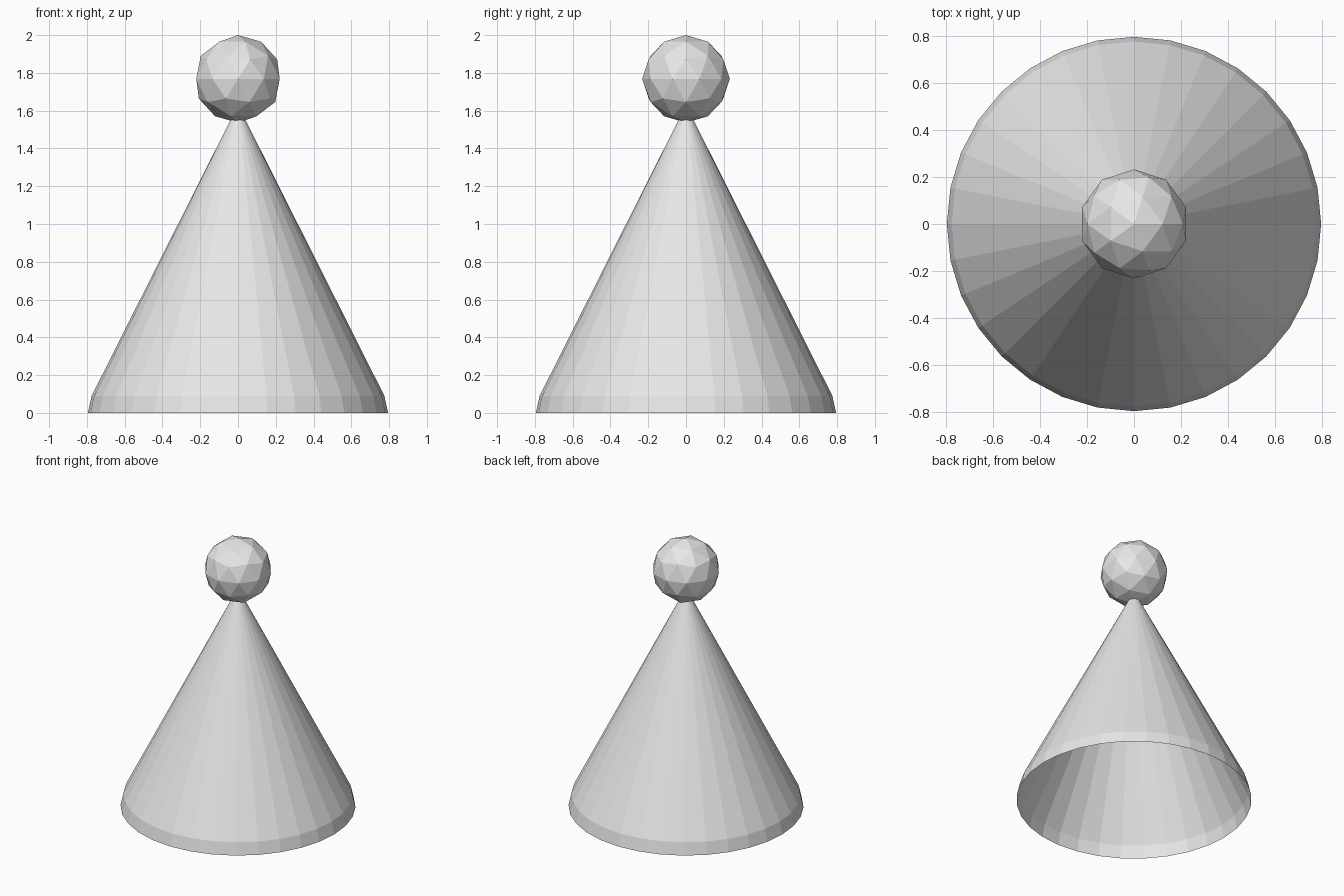
import bpy
import bmesh
import math

SIDES = 32

cube = bpy.data.objects.get("Cube")
if cube:
    bpy.data.objects.remove(cube)

# Single plain grey for the whole hat
grey = bpy.data.materials.new("light_grey")
grey.use_nodes = True
grey.diffuse_color = (0.8, 0.8, 0.8, 1)
grey.node_tree.nodes["Principled BSDF"].inputs["Base Color"].default_value = grey.diffuse_color


def add_object(name, bm):
    mesh = bpy.data.meshes.new(name)
    bmesh.ops.recalc_face_normals(bm, faces=bm.faces)
    bm.to_mesh(mesh)
    bm.free()
    mesh.materials.append(grey)
    obj = bpy.data.objects.new(name, mesh)
    bpy.context.collection.objects.link(obj)
    return obj


# Hollow cone: steeper rim band, long straight slope, tip hidden in the ball
bm = bmesh.new()
rings = []
for radius, z in [(0.795, 0), (0.775, 0.09), (0.02, 1.59)]:
    rings.append([bm.verts.new((radius * math.cos(math.tau * i / SIDES),
                                radius * math.sin(math.tau * i / SIDES), z))
                  for i in range(SIDES)])
for low, high in zip(rings, rings[1:]):
    for i in range(SIDES):
        j = (i + 1) % SIDES
        bm.faces.new((low[i], low[j], high[j], high[i]))
bm.faces.new(rings[-1])
add_object("hat_cone", bm)

# Faceted pompom on the tip
bm = bmesh.new()
bmesh.ops.create_icosphere(bm, subdivisions=2, radius=0.232)
pompom = add_object("pompom", bm)
pompom.location.z = 2 - 0.232
